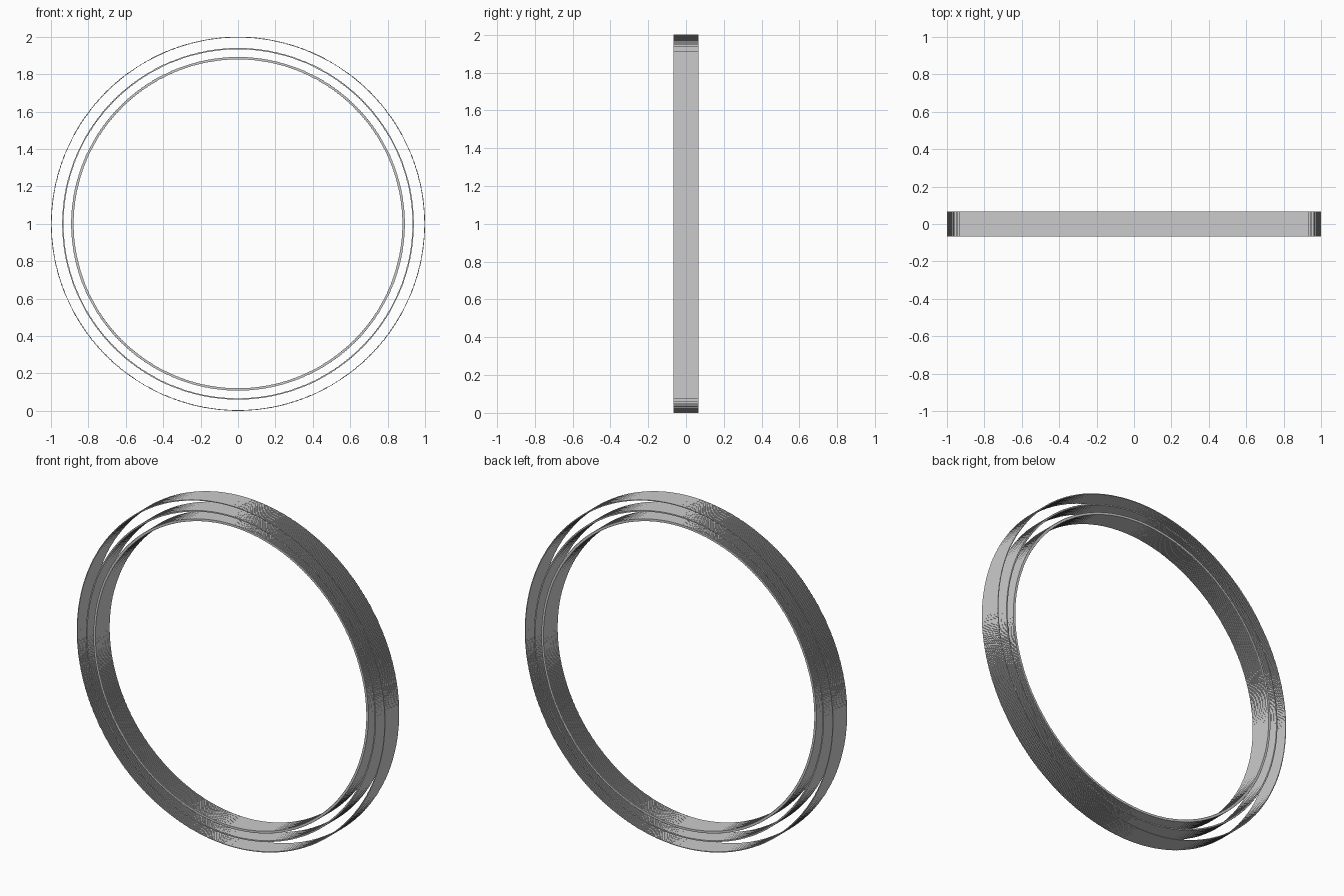
import bpy, bmesh, math

if "Cube" in bpy.data.objects:
    bpy.data.objects.remove(bpy.data.objects["Cube"])

HALF_WIDTH = 0.066   # half depth along y
CENTRE_Z = 1.0


def stepped_circle(steps):
    """Unit circle as a fine staircase of level treads and upright risers."""
    pts = []
    for i in range(steps):
        a, b = (2 * math.pi * k / steps for k in (i, i + 1))
        pts.append((math.cos(a), math.sin(a)))
        # inside corner of every step
        x = min(math.cos(a), math.cos(b), key=abs)
        z = min(math.sin(a), math.sin(b), key=abs)
        pts.append((x, z))
    return pts


def hoop(name, r_out, r_in, steps):
    """Flat band of rectangular section following the stepped circle."""
    section = [(r_out, -HALF_WIDTH), (r_out, HALF_WIDTH),
               (r_in, HALF_WIDTH), (r_in, -HALF_WIDTH)]
    bm = bmesh.new()
    loops = [[bm.verts.new((r * x, y, CENTRE_Z + r * z)) for r, y in section]
             for x, z in stepped_circle(steps)]
    for i, p in enumerate(loops):
        q = loops[(i + 1) % len(loops)]
        for k in range(4):
            n = (k + 1) % 4
            bm.faces.new((p[k], p[n], q[n], q[k]))
    bmesh.ops.recalc_face_normals(bm, faces=bm.faces)
    mesh = bpy.data.meshes.new(name)
    bm.to_mesh(mesh)
    bm.free()
    obj = bpy.data.objects.new(name, mesh)
    bpy.context.collection.objects.link(obj)
    return obj


# Three concentric bands
hoop("outer_ring", 1.0, 0.996, 1000)
hoop("middle_ring", 0.940, 0.933, 1000)
hoop("inner_ring", 0.892, 0.879, 1000)
